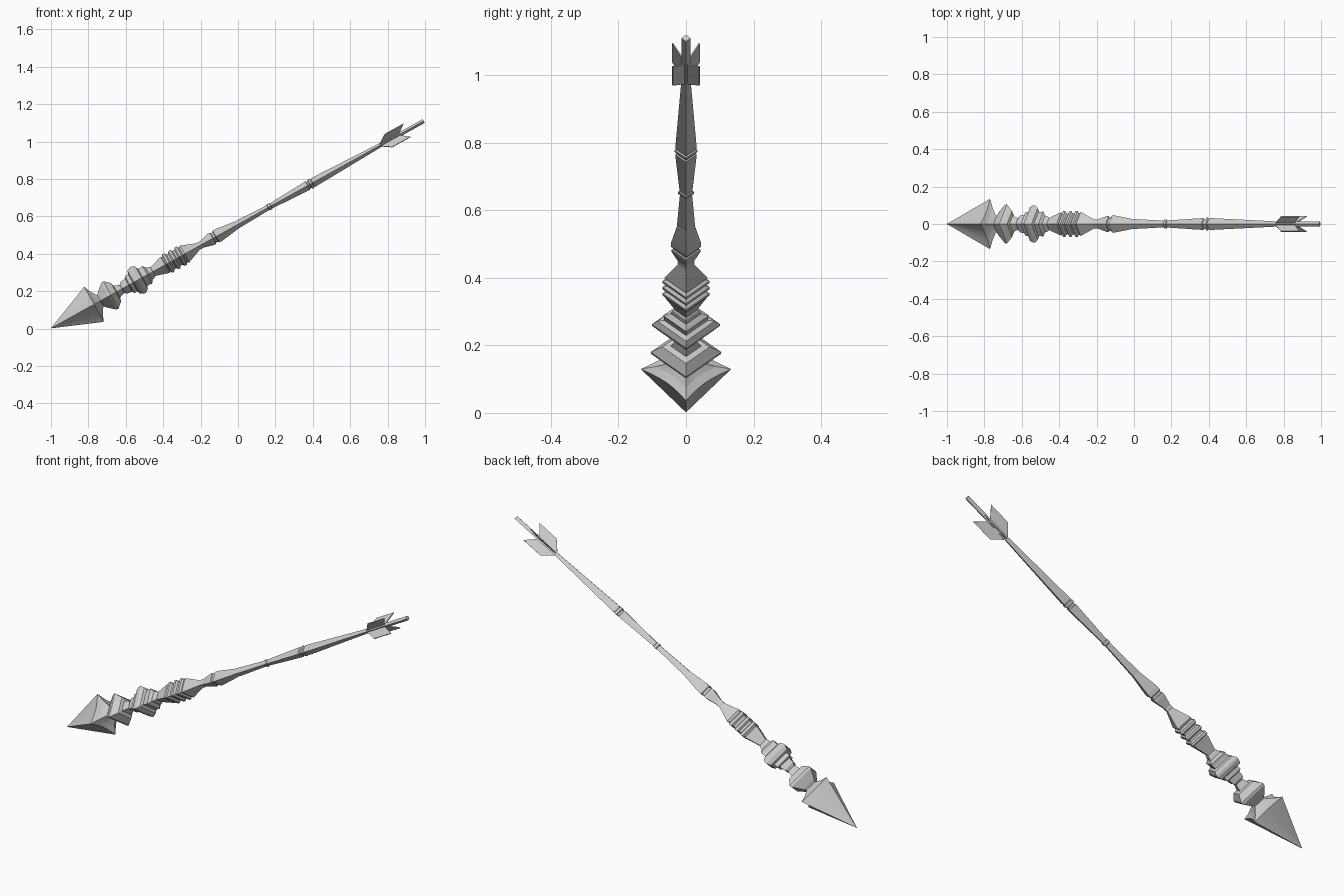
import bpy
import math
from mathutils import Vector

if "Cube" in bpy.data.objects:
    bpy.data.objects.remove(bpy.data.objects["Cube"])

ANGLE = math.atan2(1.108, 1.993)
AXIS = Vector((math.cos(ANGLE), 0, math.sin(ANGLE)))
UP = Vector((-math.sin(ANGLE), 0, math.cos(ANGLE)))
SIDE = Vector((0, 1, 0))
TIP = Vector((-1, 0, 0.002))
FLAT = 0.8  # height of the diamond section relative to its width


def at(s, side, up):
    return TIP + AXIS * s + SIDE * side + UP * up


def make(name, verts, faces):
    mesh = bpy.data.meshes.new(name)
    mesh.from_pydata(verts, [], faces)
    mesh.validate()
    obj = bpy.data.objects.new(name, mesh)
    bpy.context.collection.objects.link(obj)
    return obj


def diamond(name, profile, steps=1, pinch=0.0):
    """Diamond section swept along the arrow; profile is (world x, half width)."""
    corners = [(1, 0), (0, 1), (-1, 0), (0, -1)]
    verts, faces = [], []
    n = 4 * steps
    for x, r in profile:
        s = (x + 1) / AXIS.x
        for k in range(4):
            a, b = corners[k], corners[(k + 1) % 4]
            for i in range(steps):
                t = i / steps
                f = r * (1 - pinch * 4 * t * (1 - t))
                verts.append(at(s, f * (a[0] * (1 - t) + b[0] * t),
                                f * FLAT * (a[1] * (1 - t) + b[1] * t)))
    for j in range(len(profile) - 1):
        for i in range(n):
            k = (i + 1) % n
            faces.append((j * n + i, j * n + k, (j + 1) * n + k, (j + 1) * n + i))
    faces.append(tuple(reversed(range(n))))
    faces.append(tuple(range((len(profile) - 1) * n, len(profile) * n)))
    return make(name, verts, faces)


# arrowhead with hollowed rear rim
diamond("arrowhead", [(-1, .0005), (-.77, .134), (-.757, .09), (-.74, .05), (-.72, .028)],
        steps=6, pinch=.14)

# carved collars behind the head
diamond("first_collar", [(-.745, .028), (-.725, .06), (-.69, .103), (-.68, .105),
                         (-.652, .07), (-.648, .045), (-.61, .025)])
diamond("second_collar", [(-.625, .025), (-.61, .045), (-.585, .05), (-.58, .065), (-.562, .065),
                          (-.557, .088), (-.54, .1), (-.53, .1), (-.515, .085), (-.51, .065),
                          (-.495, .065), (-.485, .068), (-.475, .045), (-.46, .04), (-.45, .025)])

# swelling grip with raised rings
grip = [(-.465, .028), (-.39, .062)]
for i in range(3):
    x = -.385 + i * .033
    grip += [(x, .056), (x + .007, .07), (x + .018, .07), (x + .024, .056)]
grip += [(-.285, .064), (-.215, .025), (-.205, .018)]
diamond("grip_swell", grip)
diamond("small_swell", [(-.22, .02), (-.205, .026), (-.195, .024), (-.145, .043), (-.135, .043),
                        (-.132, .037), (-.122, .037), (-.118, .045), (-.1, .045), (-.01, .027),
                        (0, .019)])

# slender shaft sections and their bands
diamond("lower_shaft", [(-.01, .026), (.01, .026), (.16, .018), (.163, .023),
                        (.175, .023), (.178, .018), (.19, .019)])
diamond("middle_shaft", [(.18, .019), (.372, .032), (.375, .026), (.383, .026), (.386, .034),
                         (.396, .034), (.399, .027), (.405, .032), (.76, .014), (.993, .014)])

# four diagonal fletching vanes with swept-back tails
for name, sy, su in (("upper_left", -1, 1), ("upper_right", 1, 1),
                     ("lower_left", -1, -1), ("lower_right", 1, -1)):
    outline = [(2.01, .004), (2.065, .040), (2.178, .040), (2.13, .004)]
    verts = []
    for off in (-.0015, .0015):
        verts += [at(s, sy * (d + off), su * (d - off)) for s, d in outline]
    sides = [(i, (i + 1) % 4, (i + 1) % 4 + 4, i + 4) for i in range(4)]
    vane = make("vane_" + name, verts, [(3, 2, 1, 0), (4, 5, 6, 7)] + sides)
    if sy * su < 0:
        vane.data.flip_normals()
